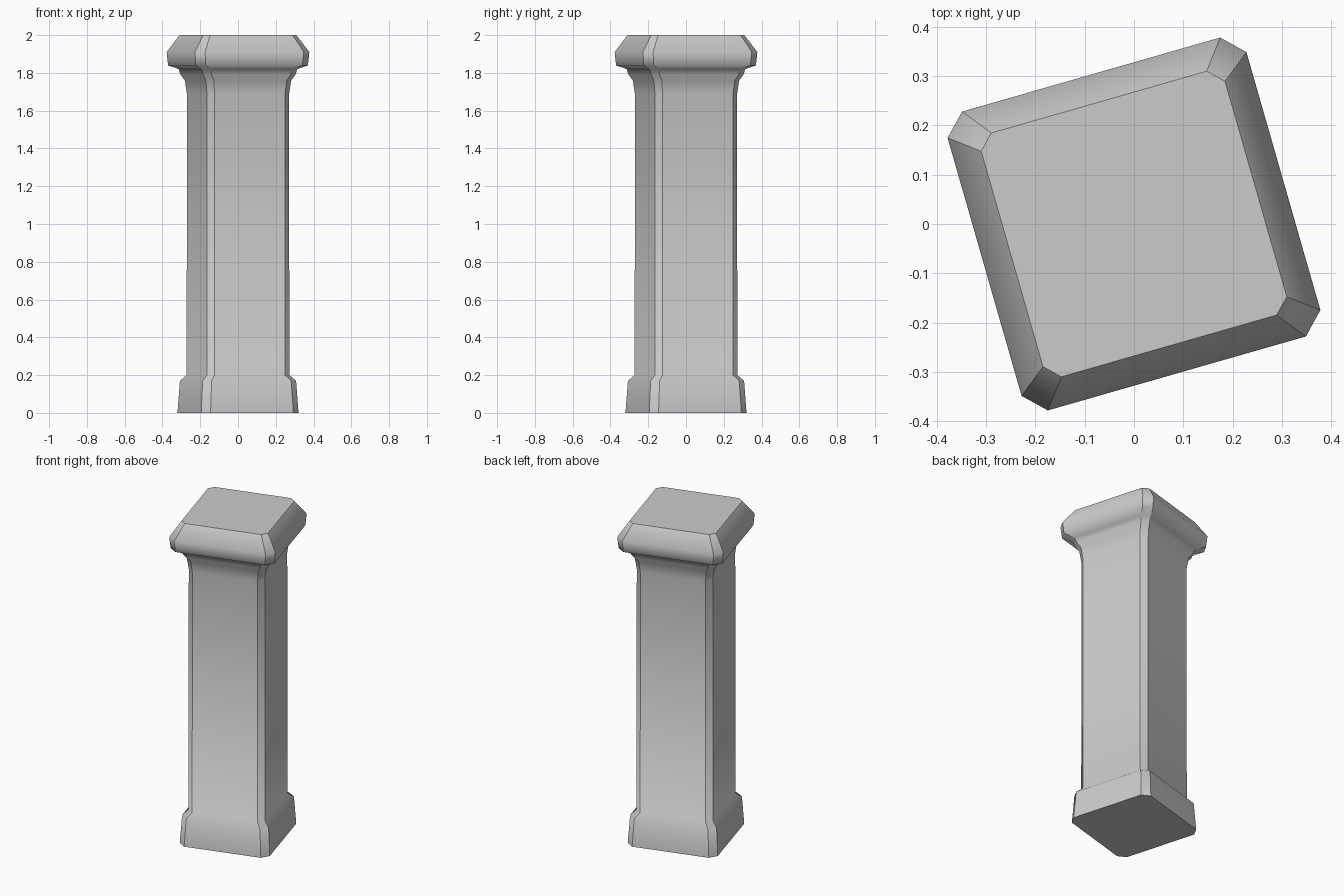
import bpy
import bmesh
import math

cube = bpy.data.objects.get("Cube")
if cube:
    bpy.data.objects.remove(cube, do_unlink=True)

TURN = math.radians(16)

# Single stone colour
stone = bpy.data.materials.new("pale grey stone")
stone.use_nodes = True
grey = (0.6, 0.6, 0.6, 1)
stone.diffuse_color = grey
stone.node_tree.nodes["Principled BSDF"].inputs["Base Color"].default_value = grey

# Profile from foot to top: height, half width, corner chamfer
PROFILE = [
    (0.0, 0.268, 0.040),
    (0.17, 0.257, 0.038),    # plinth top edge
    (0.20, 0.227, 0.033),    # shaft foot
    (1.69, 0.226, 0.032),    # shaft head
    (1.76, 0.235, 0.034),    # neck flare
    (1.79, 0.254, 0.036),
    (1.82, 0.262, 0.038),
    (1.84, 0.309, 0.043),    # capital underside
    (1.91, 0.315, 0.043),    # widest edge
    (2.0, 0.257, 0.030),     # top slab
]


def ring(bm, z, half, chamfer):
    """Chamfered square of eight vertices, counter-clockwise."""
    verts = []
    flat = half - chamfer
    for side in range(4):
        angle = TURN + side * math.pi / 2
        c, s = math.cos(angle), math.sin(angle)
        for u, v in ((half, -flat), (half, flat)):
            verts.append(bm.verts.new((u * c - v * s, u * s + v * c, z)))
    return verts


# Column lofted through the profile
bm = bmesh.new()
rings = [ring(bm, *row) for row in PROFILE]
for low, high in zip(rings, rings[1:]):
    for i in range(8):
        j = (i + 1) % 8
        bm.faces.new((low[i], low[j], high[j], high[i]))
caps = [bm.faces.new(rings[0][::-1]), bm.faces.new(rings[-1])]

# Soft mouldings with crisp corner seams and crisp cap rims
for face in bm.faces:
    face.smooth = True
for low, high in zip(rings, rings[1:]):
    for a, b in zip(low, high):
        bm.edges.get((a, b)).smooth = False
for cap in caps:
    cap.smooth = False
    for edge in cap.edges:
        edge.smooth = False

mesh = bpy.data.meshes.new("column")
bm.to_mesh(mesh)
bm.free()
mesh.materials.append(stone)
column = bpy.data.objects.new("column", mesh)
bpy.context.collection.objects.link(column)
